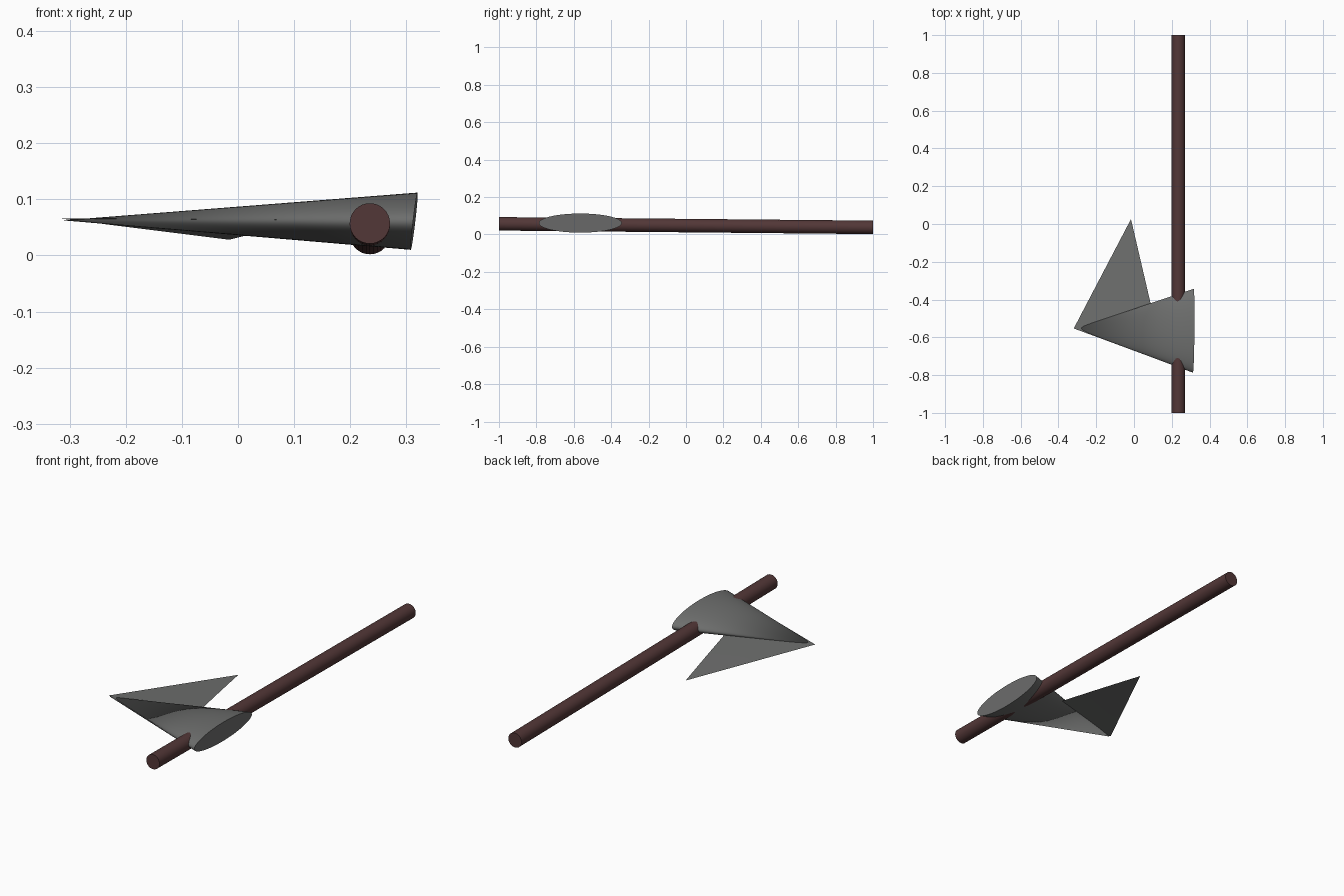
import bpy, bmesh, math
from mathutils import Vector, Matrix

if "Cube" in bpy.data.objects:
    bpy.data.objects.remove(bpy.data.objects["Cube"])

GREY = (0.155, 0.158, 0.155, 1)
BROWN = (0.085, 0.038, 0.038, 1)


def make_object(name, bm, color):
    mesh = bpy.data.meshes.new(name)
    bm.to_mesh(mesh)
    bm.free()
    obj = bpy.data.objects.new(name, mesh)
    bpy.context.collection.objects.link(obj)
    mat = bpy.data.materials.new(name + "_color")
    mat.diffuse_color = color
    mat.use_nodes = True
    mat.node_tree.nodes["Principled BSDF"].inputs["Base Color"].default_value = mat.diffuse_color
    mesh.materials.append(mat)
    bpy.ops.object.select_all(action='DESELECT')
    obj.select_set(True)
    bpy.context.view_layer.objects.active = obj
    bpy.ops.object.shade_smooth_by_angle(angle=math.radians(45))
    return obj


def frame(x, y, z, origin):
    """Matrix from three column vectors and an origin."""
    m = Matrix((x, y, z)).transposed().to_4x4()
    m.translation = origin
    return m


# Handle: long round shaft, tilted slightly down towards the back
start, end = Vector((0.235, -1, 0.057)), Vector((0.235, 1, 0.038))
bm = bmesh.new()
bmesh.ops.create_cone(bm, cap_ends=True, segments=32, radius1=0.036, radius2=0.036,
                      depth=(end - start).length)
rot = (end - start).to_track_quat('Z', 'Y').to_matrix().to_4x4()
bmesh.ops.transform(bm, matrix=Matrix.Translation((start + end) / 2) @ rot, verts=bm.verts)
make_object("handle", bm, BROWN)

# Head: flattened cone with its point away from the handle
tip, base = Vector((-0.312, -0.554, 0.0625)), Vector((0.314, -0.565, 0.061))
bm = bmesh.new()
bmesh.ops.create_cone(bm, cap_ends=True, segments=96, radius1=1, radius2=0, depth=1,
                      matrix=Matrix.Translation((0, 0, 0.5)))
bmesh.ops.transform(bm, verts=bm.verts, matrix=frame(
    (0.002, 0.222, 0), (0.006, 0, 0.051), tip - base, base))
bmesh.ops.recalc_face_normals(bm, faces=bm.faces)
make_object("head_cone", bm, GREY)

# Fin: thin, barely arched sheet fanning out from the tip
outer, inner = Vector((-0.016, 0.026, 0.028)), Vector((0.16, -0.73, 0.063))
bm = bmesh.new()
apex = bm.verts.new((-0.319, -0.553, 0.066))
steps = 12
rim = []
for i in range(steps + 1):
    t = i / steps
    p = outer.lerp(inner, t)
    p.z += 0.003 * math.sin(math.pi * t)
    rim.append(bm.verts.new(p))
for a, b in zip(rim, rim[1:]):
    bm.faces.new((apex, b, a))
bmesh.ops.recalc_face_normals(bm, faces=bm.faces)
for f in bm.faces:
    f.normal_update()
if sum(f.normal.z for f in bm.faces) < 0:
    bmesh.ops.reverse_faces(bm, faces=bm.faces)
make_object("fin", bm, GREY)
